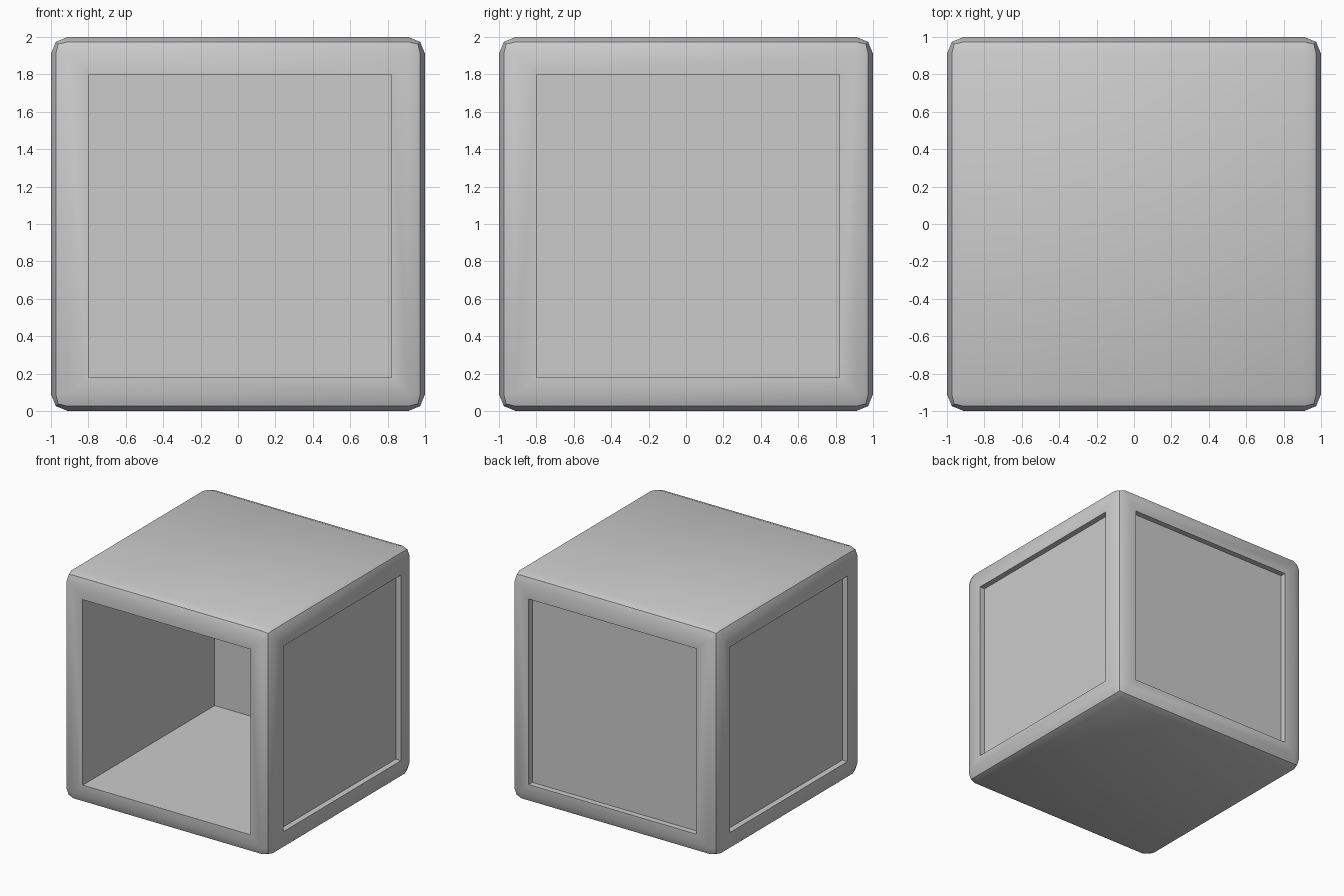
import bpy
import math

if "Cube" in bpy.data.objects:
    bpy.data.objects.remove(bpy.data.objects["Cube"])

LO, HI = -0.80, 0.82      # opening limits across x and y
ZLO, ZHI = 0.18, 1.80     # opening limits in height
RECESS = 0.05             # depth of the outer panel recesses


def box(name, lo, hi):
    """Axis-aligned box between two corners."""
    centre = [(a + b) / 2 for a, b in zip(lo, hi)]
    bpy.ops.mesh.primitive_cube_add(size=1, location=centre)
    ob = bpy.context.object
    ob.name = name
    ob.scale = [b - a for a, b in zip(lo, hi)]
    bpy.ops.object.transform_apply(location=True, rotation=False, scale=True)
    return ob


# Rounded outer shell
shell = box("box_shell", (-1, -1, 0), (1, 1, 2))
bevel = shell.modifiers.new("rounded_edges", 'BEVEL')
bevel.width = 0.09
bevel.segments = 2

# Cutters: deep front cavity, shallow recesses on left, right and back
cutters = [
    box("front_cavity_cutter", (LO, -1.2, ZLO), (HI, HI, ZHI)),
    box("back_recess_cutter", (LO, 1 - RECESS, ZLO), (HI, 1.2, ZHI)),
    box("right_recess_cutter", (1 - RECESS, LO, ZLO), (1.2, HI, ZHI)),
    box("left_recess_cutter", (-1.2, LO, ZLO), (-1 + RECESS, HI, ZHI)),
]
for c in cutters:
    cut = shell.modifiers.new(c.name, 'BOOLEAN')
    cut.operation = 'DIFFERENCE'
    cut.solver = 'EXACT'
    cut.object = c

# Apply everything, then drop the cutters
bpy.ops.object.select_all(action='DESELECT')
shell.select_set(True)
bpy.context.view_layer.objects.active = shell
for m in list(shell.modifiers):
    bpy.ops.object.modifier_apply(modifier=m.name)
for c in cutters:
    bpy.data.objects.remove(c, do_unlink=True)

# Soft shading along the rounded edges
bpy.ops.object.shade_smooth_by_angle(angle=math.radians(30))
